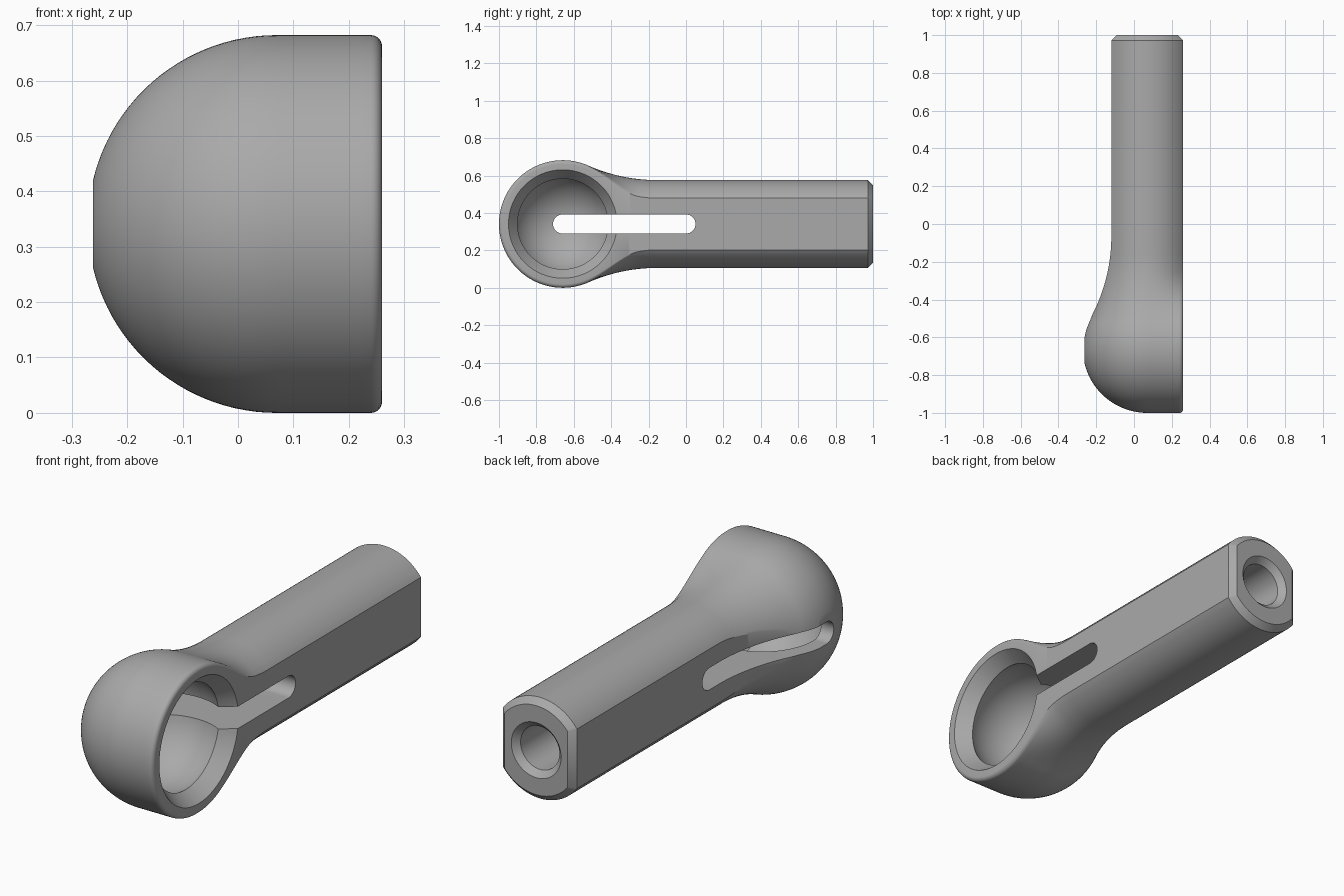
import bpy, bmesh, math
from mathutils import Matrix, Vector

cube = bpy.data.objects.get("Cube")
if cube:
    bpy.data.objects.remove(cube, do_unlink=True)

# Main dimensions
CX, CY, CZ = 0.07, -0.659, 0.341      # centre of the ball head
HEAD, ROD, FLAT = 0.341, 0.235, 0.19  # head radius, rod radius, half width over the flats
FILLET, EDGE, CHAMFER = 0.9, 0.02, 0.028

steel = bpy.data.materials.new("grey_steel")
steel.use_nodes = True
GREY = (0.4, 0.4, 0.4, 1)
steel.diffuse_color = GREY
steel.node_tree.nodes["Principled BSDF"].inputs["Base Color"].default_value = GREY


def make_object(name, bm):
    bmesh.ops.recalc_face_normals(bm, faces=bm.faces)
    mesh = bpy.data.meshes.new(name)
    bm.to_mesh(mesh)
    bm.free()
    mesh.materials.append(steel)
    obj = bpy.data.objects.new(name, mesh)
    bpy.context.collection.objects.link(obj)
    return obj


def blended_radius(y, end):
    """Head circle running through a concave fillet into a straight of half width end."""
    d = math.sqrt((HEAD + FILLET) ** 2 - (end + FILLET) ** 2)
    t = y - CY
    if t < d * HEAD / (HEAD + FILLET):
        return math.sqrt(HEAD ** 2 - t * t)
    if t < d:
        return end + FILLET - math.sqrt(FILLET ** 2 - (t - d) ** 2)
    return end


def half_section(r, left, right, roundness):
    """Upper half of a cross-section as (x offset, height), from left to right."""
    a_max = math.asin(min(1, left / r))
    pts = [(-r * math.sin(a_max * i / 24), r * math.cos(a_max * i / 24)) for i in range(24, 0, -1)]
    steps = [(FLAT - EDGE) * i / 8 for i in range(8)]
    steps += [FLAT - EDGE + EDGE * math.sin(math.pi * i / 12) for i in range(7)]
    for s in steps:
        x = s * right / FLAT
        over = max(0, s - FLAT + EDGE)
        box = r - EDGE + math.sqrt(max(0, EDGE ** 2 - over ** 2))
        arc = math.sqrt(max(0, r * r - x * x))
        pts.append((x, box + (arc - box) * roundness))
    return pts


# Body: front of the head is turned about x, the rest is lofted along y
rings = []
for i in range(33):
    a = math.pi - math.pi / 2 * i / 32
    sec = half_section(HEAD, 0.332, FLAT, 0)
    rings.append([(CX + x, CY + h * math.cos(a), h * math.sin(a)) for x, h in sec])
stations = [CY + 0.6 * i / 48 for i in range(1, 49)] + [1 - CHAMFER, 1]
for y in stations:
    cut = CHAMFER if y == 1 else 0
    t = min(1, max(0, (y + 0.53) / 0.28))
    left = min(0.332, blended_radius(y, FLAT)) - cut
    sec = half_section(blended_radius(y, ROD) - cut, left, FLAT - cut, t * t * (3 - 2 * t))
    rings.append([(CX + x, y, h) for x, h in sec])

bm = bmesh.new()
loops = []
for ring in rings:
    upper = [bm.verts.new((x, y, CZ + h)) for x, y, h in ring]
    lower = [bm.verts.new((x, y, CZ - h)) for x, y, h in reversed(ring)]
    loops.append(upper + lower)
for a, b in zip(loops, loops[1:]):
    for i in range(len(a)):
        j = (i + 1) % len(a)
        bm.faces.new((a[i], a[j], b[j], b[i]))
bm.faces.new(loops[-1])
bmesh.ops.remove_doubles(bm, verts=bm.verts, dist=0.0004)
bmesh.ops.dissolve_degenerate(bm, dist=0.0002, edges=bm.edges)
body = make_object("rod_end_body", bm)


def turned_cutter(name, profile, origin, axis):
    """Solid turned from (distance along axis, radius) points; ends lie on the axis."""
    bm = bmesh.new()
    verts = [bm.verts.new((r, 0, d)) for d, r in profile]
    edges = [bm.edges.new(pair) for pair in zip(verts, verts[1:])]
    bmesh.ops.spin(bm, geom=verts + edges, cent=(0, 0, 0), axis=(0, 0, 1),
                   angle=math.tau, steps=64, use_duplicate=False)
    bmesh.ops.remove_doubles(bm, verts=bm.verts, dist=0.0004)
    turn = Vector((0, 0, 1)).rotation_difference(Vector(axis)).to_matrix().to_4x4()
    bm.transform(Matrix.Translation(origin) @ turn)
    return make_object(name, bm)


# Ball socket with a flared mouth
SOCKET = 0.272
stop = math.asin(0.242 / SOCKET)
bowl = [(-SOCKET * math.cos(a), SOCKET * math.sin(a))
        for a in [(math.pi - stop) * i / 28 for i in range(29)]]
socket = turned_cutter("socket_cutter", bowl + [(FLAT, 0.29), (0.3, 0.29), (0.3, 0)],
                       (CX, CY, CZ), (1, 0, 0))

# Blind bore with a countersunk entry in the rod end
bore = turned_cutter("bore_cutter", [(-0.55, 0), (-0.5, 0.1), (-0.028, 0.1), (0, 0.128),
                                     (0.1, 0.128), (0.1, 0)], (CX, 1, CZ), (0, 1, 0))

# Long slot with round ends through both sides
bm = bmesh.new()
outline = []
for y, start in ((0.0, -math.pi / 2), (-0.66, math.pi / 2)):
    for i in range(17):
        a = start + math.pi * i / 16
        outline.append(bm.verts.new((-0.5, y + 0.051 * math.cos(a), CZ + 0.051 * math.sin(a))))
face = bm.faces.new(outline)
ext = bmesh.ops.extrude_face_region(bm, geom=[face])
bmesh.ops.translate(bm, vec=(1, 0, 0),
                    verts=[g for g in ext["geom"] if isinstance(g, bmesh.types.BMVert)])
slot = make_object("slot_cutter", bm)

# Cut the openings, then drop the cutters
bpy.ops.object.select_all(action="DESELECT")
bpy.context.view_layer.objects.active = body
body.select_set(True)
for cutter in (socket, bore, slot):
    mod = body.modifiers.new(cutter.name, "BOOLEAN")
    mod.operation, mod.solver, mod.object = "DIFFERENCE", "EXACT", cutter
    bpy.ops.object.modifier_apply(modifier=mod.name)
    bpy.data.objects.remove(cutter, do_unlink=True)
bpy.ops.object.shade_smooth_by_angle(angle=math.radians(30))
